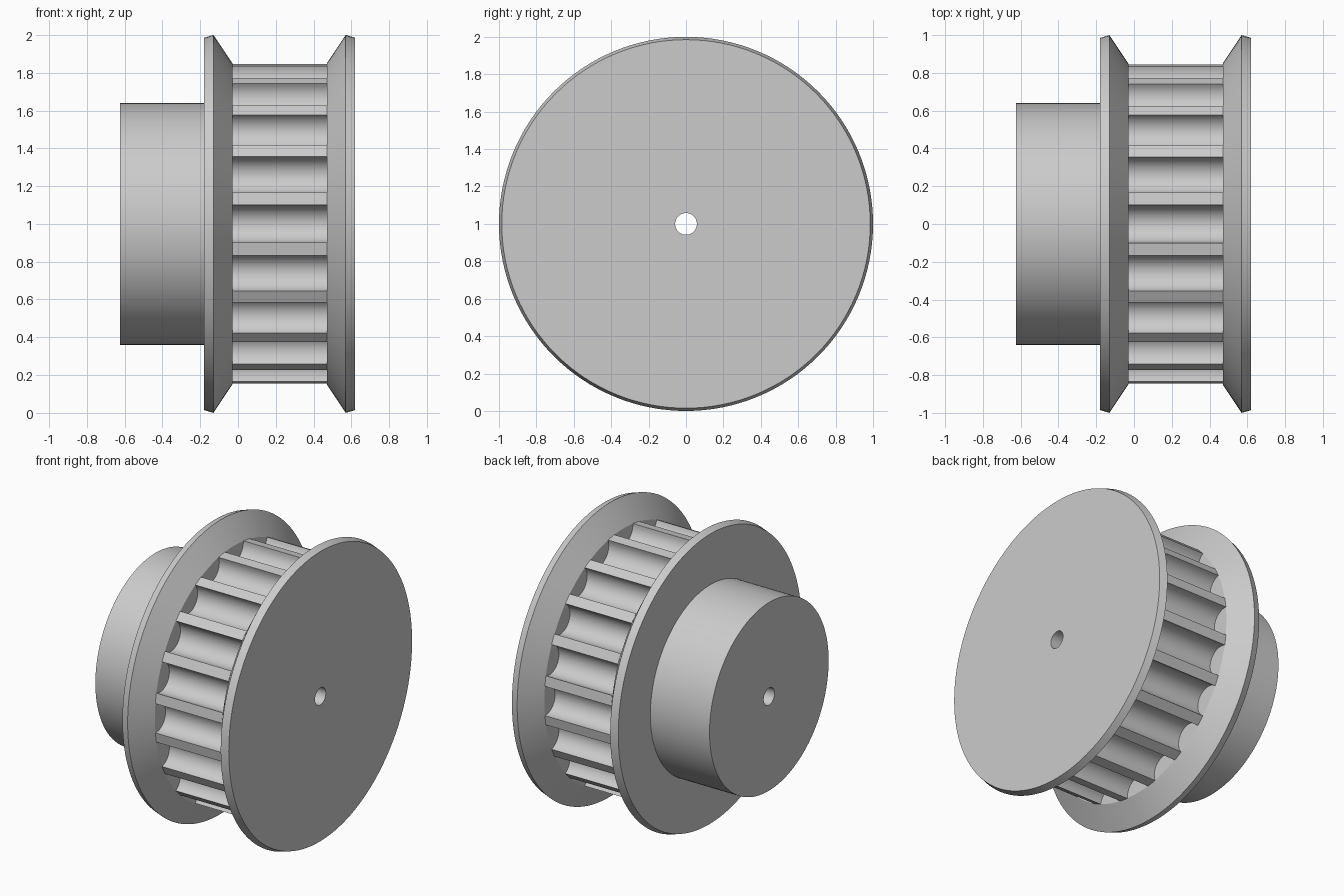
import bpy
from math import sin, cos, pi, radians

if "Cube" in bpy.data.objects:
    bpy.data.objects.remove(bpy.data.objects["Cube"])

SEG = 128
TEETH = 20
AXIS_Z = 1.0
MID_X = 0.22          # mirror plane between the two flanges
BORE = 0.058


def skin(name, rings):
    """Join equal closed rings of points into a smooth-shaded skin."""
    n = len(rings[0])
    verts = [p for ring in rings for p in ring]
    faces = [(i * n + k, i * n + (k + 1) % n, (i + 1) * n + (k + 1) % n, (i + 1) * n + k)
             for i in range(len(rings) - 1) for k in range(n)]
    mesh = bpy.data.meshes.new(name)
    mesh.from_pydata(verts, [], faces)
    mesh.update()
    ob = bpy.data.objects.new(name, mesh)
    bpy.context.collection.objects.link(ob)
    bpy.ops.object.select_all(action='DESELECT')
    ob.select_set(True)
    bpy.context.view_layer.objects.active = ob
    bpy.ops.object.shade_smooth_by_angle(angle=radians(25))
    return ob


def lathe(name, profile):
    """Turn an (x, radius) profile around the pulley axis."""
    return skin(name, [[(x, r * cos(2 * pi * k / SEG), AXIS_Z + r * sin(2 * pi * k / SEG))
                        for k in range(SEG)] for x, r in profile])


# Hub with its end face
lathe("hub", [(-0.625, BORE), (-0.625, 0.64), (-0.18, 0.64)])

# Flanges: the right one mirrors the left and closes down to the bore
flange = [(-0.18, 0.985), (-0.13, 1.0), (-0.03, 0.85), (-0.03, 0.73)]
lathe("left_flange", [(-0.18, 0.64)] + flange)
lathe("right_flange", [(2 * MID_X - x, r) for x, r in reversed(flange)]
      + [(2 * MID_X + 0.18, BORE)])

# Shaft hole running right through
lathe("bore", [(0.62, BORE), (-0.625, BORE)])

# Toothed rim: round grooves separated by narrow lands
section = []
STEPS = 16
for t in range(TEETH):
    a = 2 * pi * t / TEETH
    for s in range(STEPS + 1):
        phi = radians(-84 - 192 * s / STEPS)
        u, v = 0.835 + 0.1 * cos(phi), 0.1 * sin(phi)
        section.append((u * cos(a) - v * sin(a), AXIS_Z + u * sin(a) + v * cos(a)))
skin("toothed_rim", [[(x, y, z) for y, z in section] for x in (-0.03, 0.47)])
